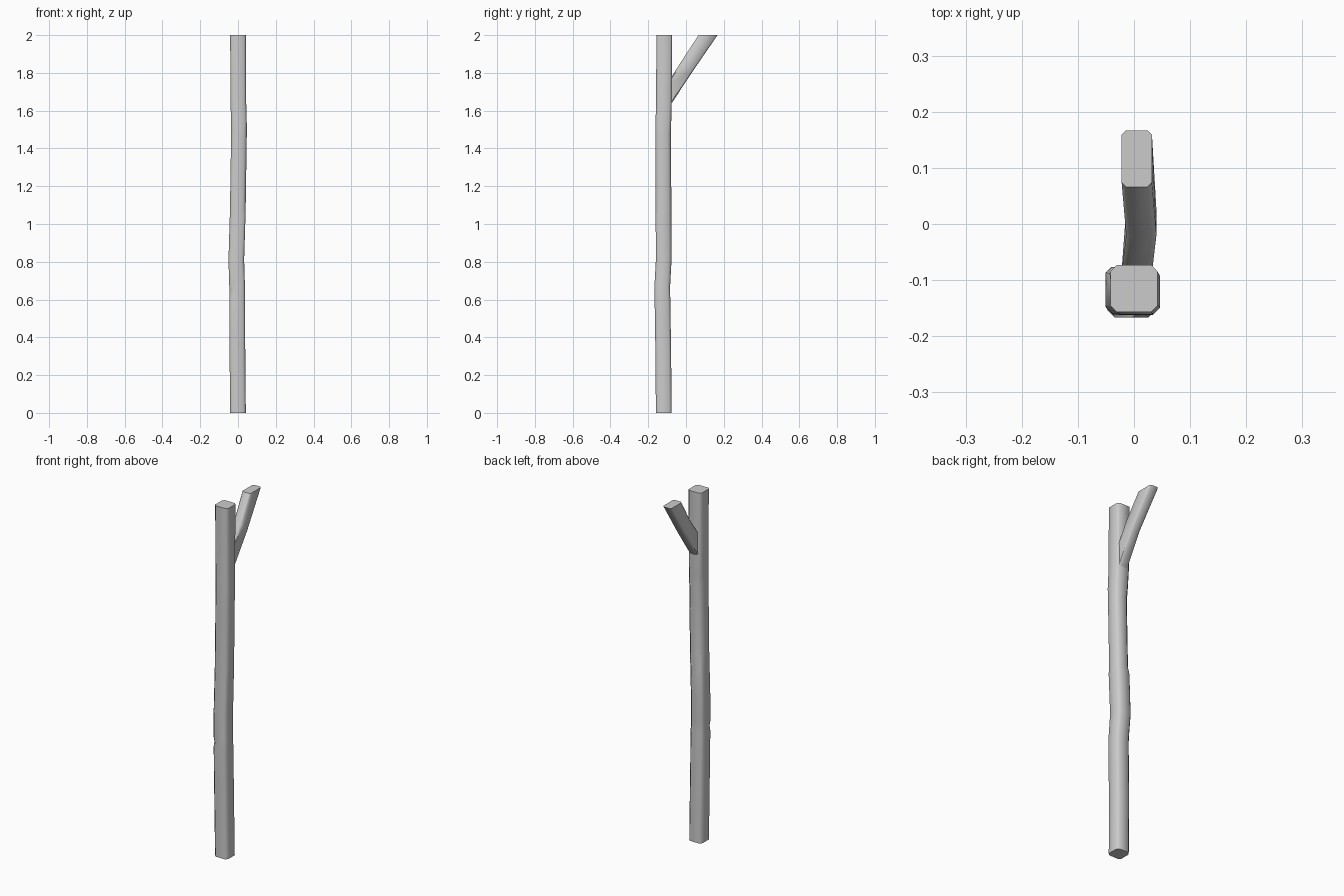
import bpy, bmesh, math
from mathutils import Vector

cube = bpy.data.objects.get("Cube")
if cube:
    bpy.data.objects.remove(cube)

grey = bpy.data.materials.new("plain_grey")
grey.use_nodes = True
grey.diffuse_color = (0.6, 0.6, 0.6, 1)
grey.node_tree.nodes["Principled BSDF"].inputs["Base Color"].default_value = grey.diffuse_color


def chamfered(corners, cuts):
    """Cut each corner of a four-sided section, giving eight points."""
    points = []
    for i, corner in enumerate(corners):
        for other in (corners[i - 1], corners[(i + 1) % 4]):
            points.append(corner + (other - corner).normalized() * cuts[i])
    return points


def loft(name, sections):
    """Skin a row of sections and cap both ends."""
    bm = bmesh.new()
    rings = [[bm.verts.new(p) for p in s] for s in sections]
    for a, b in zip(rings, rings[1:]):
        for i in range(len(a)):
            j = (i + 1) % len(a)
            bm.faces.new((a[i], a[j], b[j], b[i]))
    bm.faces.new(rings[0][::-1])
    bm.faces.new(rings[-1])
    bmesh.ops.recalc_face_normals(bm, faces=bm.faces)
    mesh = bpy.data.meshes.new(name)
    bm.to_mesh(mesh)
    bm.free()
    mesh.materials.append(grey)
    obj = bpy.data.objects.new(name, mesh)
    bpy.context.collection.objects.link(obj)
    bpy.ops.object.select_all(action="DESELECT")
    obj.select_set(True)
    bpy.context.view_layer.objects.active = obj
    bpy.ops.object.shade_smooth_by_angle(angle=math.radians(50))


# Trunk: height, centre x, centre y, then chamfers in mm:
# front right, front left, back left, back right
trunk = [
    (0, 0, -.118, 12, 12, 12, 14),
    (.3, -.003, -.12, 12, 12, 12, 13),
    (.62, -.004, -.125, 12, 12, 12, 12),
    (.65, -.004, -.125, 19, 12, 14, 12),
    (.68, -.005, -.125, 12, 12, 14, 12),
    (.81, -.009, -.118, 12, 12, 15, 10),
    (1.04, -.002, -.119, 12, 10, 16, 10),
    (1.08, -.001, -.119, 12, 15, 16, 20),
    (1.47, .005, -.121, 12, 15, 16, 20),
    (1.53, .005, -.12, 12, 12, 14, 14),
    (1.64, .002, -.117, 12, 12, 12, 12),
    (2, 0, -.115, 10, 10, 10, 10),
]
half = .0415
sections = []
for z, x, y, *cuts in trunk:
    corners = [Vector((x + sx * half, y + sy * half, z))
               for sx, sy in ((-1, -1), (1, -1), (1, 1), (-1, 1))]
    sections.append(chamfered(corners, [c / 1000 for c in cuts]))
loft("trunk", sections)

# Branch: centre x, then y and z of its upper edge and of its lower edge
branch = [
    (.004, -.095, 1.75, -.095, 1.61),
    (.013, -.025, 1.86, .03, 1.80),
    (.005, .066, 2, .167, 2),
]
sections = []
for x, uy, uz, ly, lz in branch:
    corners = [Vector((x - .027, uy, uz)), Vector((x + .027, uy, uz)),
               Vector((x + .027, ly, lz)), Vector((x - .027, ly, lz))]
    sections.append(chamfered(corners, [.008] * 4))
loft("branch", sections)
